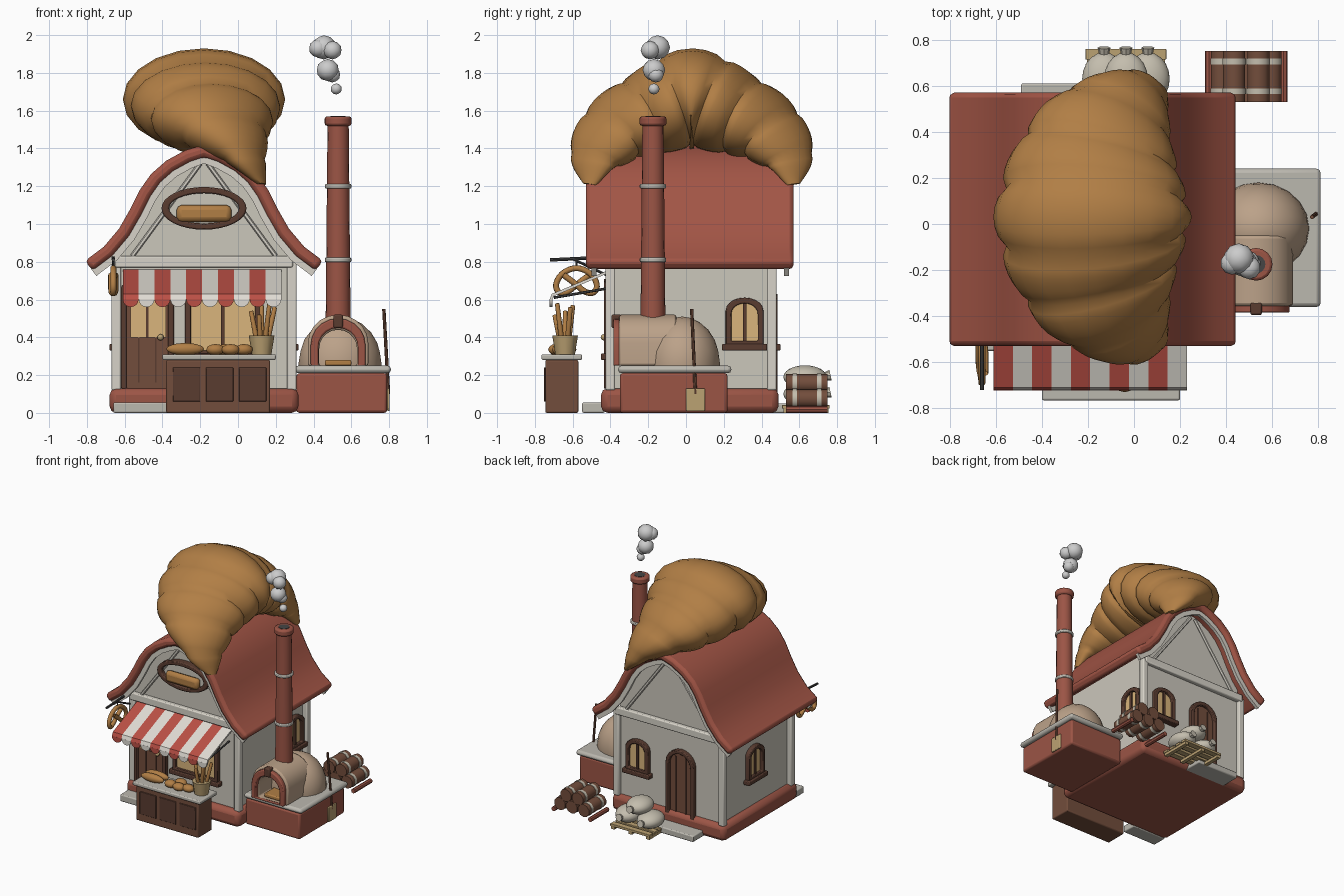
import bpy, bmesh, math
from mathutils import Matrix, Vector

if "Cube" in bpy.data.objects:
    bpy.data.objects.remove(bpy.data.objects["Cube"])

COL = dict(roof=(.36, .09, .06), brick=(.33, .09, .06), wall=(.6, .57, .5), trim=(.68, .65, .58),
           stone=(.5, .48, .43), dark=(.1, .045, .03), wood=(.17, .075, .045), glow=(.7, .46, .2),
           crust=(.44, .21, .06), dough=(.5, .36, .25), red=(.5, .08, .06), white=(.75, .72, .66),
           iron=(.06, .06, .06), sack=(.55, .51, .42), smoke=(.6, .6, .6), straw=(.5, .36, .17))
MAT = {}
for k, c in COL.items():
    MAT[k] = bpy.data.materials.new(k)
    MAT[k].diffuse_color = (*c, 1)
I = Matrix.Identity(4)
T = Matrix.Translation
CX, CY = -.18, .025


def finish(name, bm, mat, bevel=0, angle=40):
    bmesh.ops.recalc_face_normals(bm, faces=bm.faces)
    me = bpy.data.meshes.new(name)
    bm.to_mesh(me)
    bm.free()
    ob = bpy.data.objects.new(name, me)
    bpy.context.collection.objects.link(ob)
    me.materials.append(MAT[mat])
    if bevel:
        b = ob.modifiers.new("bevel", "BEVEL")
        b.width, b.segments, b.limit_method = bevel, 2, 'ANGLE'
    bpy.ops.object.select_all(action='DESELECT')
    ob.select_set(True)
    bpy.context.view_layer.objects.active = ob
    bpy.ops.object.shade_smooth_by_angle(angle=math.radians(angle))
    return ob


def box(name, x0, x1, y0, y1, z0, z1, mat, bevel=.008, M=I):
    bm = bmesh.new()
    S = Matrix.Diagonal((x1 - x0, y1 - y0, z1 - z0, 1))
    bmesh.ops.create_cube(bm, size=1, matrix=M @ T(((x0 + x1) / 2, (y0 + y1) / 2, (z0 + z1) / 2)) @ S)
    return finish(name, bm, mat, bevel)


def prism(name, pts, d0, d1, mat, M=I, bevel=0, inner=None):
    """Outline (u, v) extruded along local y; an inner outline turns it into a ring."""
    bm = bmesh.new()
    def loop(p, d): return [bm.verts.new(M @ Vector((u, d, v))) for u, v in p]
    a, b, n = loop(pts, d0), loop(pts, d1), len(pts)
    def bridge(p, q):
        for i in range(n):
            bm.faces.new((p[i], p[(i + 1) % n], q[(i + 1) % n], q[i]))
    bridge(a, b)
    if inner:
        c, d = loop(inner, d0), loop(inner, d1)
        bridge(c, d), bridge(a, c), bridge(b, d)
    else:
        bm.faces.new(a), bm.faces.new(b)
    return finish(name, bm, mat, bevel)


def rod(name, p0, p1, r0, mat, r1=None, seg=12, bevel=0):
    p0, p1 = Vector(p0), Vector(p1)
    d = p1 - p0
    M = T((p0 + p1) / 2) @ d.to_track_quat('Z', 'Y').to_matrix().to_4x4()
    bm = bmesh.new()
    bmesh.ops.create_cone(bm, cap_ends=True, segments=seg, radius1=r0, radius2=r0 if r1 is None else r1,
                          depth=d.length, matrix=M)
    return finish(name, bm, mat, bevel)


def ball(name, c, s, mat, rot=0, sub=3):
    bm = bmesh.new()
    bmesh.ops.create_icosphere(bm, subdivisions=sub, radius=1,
                               matrix=T(c) @ Matrix.Rotation(rot, 4, 'Z') @ Matrix.Diagonal((*s, 1)))
    return finish(name, bm, mat, angle=60)


def arch(w, h, rise, z=0, n=10):
    arc = [(w / 2 * math.cos(math.pi * i / n), z + h - rise + rise * math.sin(math.pi * i / n)) for i in range(n + 1)]
    return [(-w / 2, z), (w / 2, z)] + arc


def ellipse(a, b, z, n=32):
    return [(a * math.cos(2 * math.pi * i / n), z + b * math.sin(2 * math.pi * i / n)) for i in range(n)]


def opening(name, M, w, h, rise, pane, door=False):
    """Arched window or door on a wall; local -y points out of the wall."""
    inner = arch(w - .06, h - (.03 if door else .06), rise * .8, 0 if door else .03)
    prism(name + "_frame", arch(w, h, rise), -.035, .02, "dark", M, .006, inner)
    prism(name + "_pane", inner, -.012, .02, pane, M)
    if door:
        for u in (-.045, .045):
            box(name + "_plank_gap", u - .004, u + .004, -.018, 0, .03, h - .06, "dark", 0, M)
    else:
        box(name + "_mullion", -.009, .009, -.024, 0, .02, h - .03, "dark", 0, M)
        box(name + "_sill", -w / 2 - .02, w / 2 + .02, -.05, .01, -.02, .015, "dark", .006, M)


# --- house: brick base, walls with gables, posts, roof
box("base", -.68, .32, -.45, .49, 0, .13, "brick", .035)
half = [(0, 1.42), (.1, 1.39), (.2, 1.335), (.28, 1.265), (.34, 1.18), (.39, 1.08), (.45, .975), (.53, .88), (.63, .805)]
outer = [(-u, v) for u, v in half[:0:-1]] + half


def inset(d):
    out = []
    for i, p in enumerate(outer):
        a, b = Vector(outer[max(i - 1, 0)]), Vector(outer[min(i + 1, len(outer) - 1)])
        t = (b - a).normalized()
        out.append((p[0] + t.y * d, p[1] - t.x * d))
    return out


HM = T((CX, 0, 0))
under = inset(.065)
prism("roof", outer + under[::-1], -.53, .57, "roof", HM, .022)
prism("walls", [(.45, .1), (.45, .88)] + [p for p in under[::-1] if abs(p[0]) < .43] + [(-.45, .88), (-.45, .1)],
      -.40, .45, "wall", HM)
for y in (-.5, .52):
    prism("bargeboard", inset(.05) + inset(.1)[::-1], y, y + .025, "trim", HM)
for u in (-.465, .465):
    for y in (-.40, .455):
        box("corner_post", CX + u - .025, CX + u + .025, y - .025, y + .025, .12, .8, "trim")
for y in (-.415, .465):
    box("gable_beam", CX - .47, CX + .47, y - .02, y + .02, .77, .83, "trim")
    for s in (-1, 1):
        rod("gable_trim", (CX + s * .38, y, .83), (CX + s * .02, y, 1.32), .012, "trim", seg=6)

# --- openings
R = lambda a: Matrix.Rotation(math.radians(a), 4, 'Z')
opening("right_window", T((.27, .31, .35)) @ R(90), .2, .26, .07, "glow")
opening("left_window", T((-.63, .05, .35)) @ R(-90), .2, .26, .07, "glow")
opening("back_window", T((.1, .45, .35)) @ R(180), .2, .26, .07, "glow")
opening("back_door", T((-.28, .45, .09)) @ R(180), .25, .54, .12, "wood", True)
opening("front_door", T((-.48, -.40, .13)), .28, .58, .05, "wood", True)
opening("shop_window", T((-.08, -.40, .3)), .4, .4, .02, "glow")
box("door_glass", -.57, -.38, -.42, -.40, .40, .64, "glow", 0)
box("door_bar", -.487, -.473, -.427, -.40, .40, .64, "dark", 0)
ball("door_knob", (-.41, -.435, .40), (.017,) * 3, "straw", sub=2)
box("front_step", -.66, -.36, -.55, -.43, 0, .055, "stone")
box("back_step", -.49, -.12, .45, .61, 0, .05, "stone")

# --- oval sign with a loaf
SM = T((CX, -.40, 0))
prism("sign_ring", ellipse(.225, .113, 1.083), -.05, .01, "dark", SM, .008, ellipse(.185, .08, 1.083))
prism("sign_board", ellipse(.19, .085, 1.083), -.015, .01, "wall", SM)
box("sign_loaf", CX - .145, CX + .145, -.465, -.41, 1.01, 1.10, "crust", .026)

# --- striped awning
w = .084
YZ = Matrix.Rotation(math.pi / 2, 4, 'Z')
for i in range(10):
    x, m = -.61 + i * w, ("red", "white")[i % 2]
    prism("awning_stripe", [(-.40, .76), (-.71, .63), (-.722, .60), (-.708, .60), (-.70, .618), (-.40, .745)],
          -x - w, -x, m, YZ)
    scallop = [(w / 2 * math.cos(math.pi * k / 8), -.042 * math.sin(math.pi * k / 8)) for k in range(9)]
    prism("awning_scallop", scallop, -.722, -.708, m, T((x + w / 2, 0, .602)))
for x in (-.59, .21):
    rod("awning_strut", (x, -.41, .66), (x, -.70, .61), .007, "iron", seg=6)

# --- counter with bread
box("counter", -.38, .17, -.745, -.57, 0, .28, "wood")
box("counter_top", -.40, .20, -.765, -.55, .28, .31, "stone")
for i in range(3):
    x = -.345 + i * .175
    box("counter_panel", x, x + .145, -.752, -.74, .06, .24, "dark", .004)
for y in (-.62, -.68):
    ball("long_loaf", (-.28, y, .338), (.1, .032, .032), "crust")
for x, y in ((-.12, -.68), (-.04, -.69), (.03, -.67), (-.07, -.62)):
    ball("roll", (x, y, .335), (.05, .04, .03), "crust", sub=2)
rod("bread_basket", (.125, -.64, .31), (.125, -.64, .41), .052, "straw", .068)
for dx, dy, h in ((-.04, 0, .54), (.0, .03, .57), (.03, -.03, .58), (.05, .02, .56), (-.01, -.04, .52)):
    rod("baguette", (.125 + dx * .4, -.64 + dy * .4, .33), (.125 + dx * 1.4, -.64 + dy * 1.4, h), .016, "crust", .013, 8, .006)

# --- hanging pretzel
rod("bracket_arm", (-.66, -.40, .825), (-.66, -.72, .81), .009, "iron", seg=8)
rod("bracket_brace", (-.66, -.40, .72), (-.66, -.60, .815), .007, "iron", seg=8)
arm = [(-.06, -.04), (-.01, .0), (.035, .05), (.08, .06), (.1, .015), (.07, -.05)]
path = arm + [(0, -.085)] + [(-u, v) for u, v in arm[::-1]]
cu = bpy.data.curves.new("pretzel", 'CURVE')
cu.dimensions, cu.bevel_depth, cu.bevel_resolution, cu.resolution_u = '3D', .016, 2, 5
sp = cu.splines.new('NURBS')
sp.points.add(len(path) - 1)
for i, (p, (u, v)) in enumerate(zip(sp.points, path)):
    p.co = (-.66 + (.012 if i < 6 else -.012) * (i in (0, 1, 2, 10, 11, 12)), -.58 + u * 1.15, .69 - v, 1)
sp.use_endpoint_u, sp.order_u = True, 3
ob = bpy.data.objects.new("pretzel", cu)
bpy.context.collection.objects.link(ob)
cu.materials.append(MAT["crust"])
rod("pretzel_cord", (-.66, -.58, .76), (-.66, -.58, .82), .005, "iron", seg=6)

# --- oven, chimney, smoke, peel
box("oven_base", .31, .79, -.35, .22, 0, .21, "brick", .015)
box("oven_slab", .30, .81, -.36, .24, .21, .25, "stone", .018)
ball("oven_dome", (.54, -.02, .26), (.22, .20, .25), "dough")
OM = T((.53, 0, .25))
prism("oven_tunnel", arch(.32, .27, .15), -.355, -.05, "dough", OM, .012, arch(.2, .19, .1))
prism("oven_arch", arch(.29, .25, .14), -.385, -.345, "brick", OM, .008, arch(.21, .2, .105))
box("keystone", .505, .555, -.395, -.34, .45, .52, "dark")
box("oven_embers", .46, .60, -.33, -.2, .25, .28, "crust")
C = lambda z: (.53, -.175, z)
rod("chimney", C(.48), C(1.54), .066, "brick", .056, 16)
rod("chimney_cap", C(1.52), C(1.57), .071, "brick", None, 16, .012)
rod("chimney_hole", C(1.55), C(1.572), .04, "iron", None, 16)
for z in (.81, 1.2):
    rod("chimney_band", C(z - .012), C(z + .012), .07, "stone", None, 16, .006)
for x, y, z, s in ((.455, -.15, 1.935, .066), (.50, -.19, 1.92, .05), (.425, -.17, 1.93, .05), (.475, -.17, 1.815, .06),
                   (.50, -.16, 1.79, .042), (.52, -.17, 1.715, .03)):
    ball("smoke_puff", (x, y, z), (s, s, s * .97), "smoke", sub=2)
rod("peel_handle", (.797, .05, .1), (.772, .03, .55), .009, "wood", seg=8)
box("peel_blade", .79, .803, .0, .1, .01, .13, "straw", .005)

# --- firewood and flour sacks behind
for x in (.325, .648):
    rod("wood_rail", (x, .53, .018), (x, .75, .018), .018, "brick", seg=8)
for n, z in ((3, .075), (2, .155), (1, .215)):
    for i in range(n if n > 1 else 0):
        x = .487 + (i - (n - 1) / 2) * .105
        rod("log", (x, .53, z), (x, .75, z), .05, "wood", seg=10)
        for y in (.575, .705):
            rod("log_band", (x, y - .012, z), (x, y + .012, z), .053, "sack", seg=10)
for y in (.53, .60, .67, .735):
    box("pallet_slat", -.21, .14, y - .022, y + .025, .022, .042, "straw", .003)
for x in (-.19, -.035, .12):
    box("pallet_runner", x - .015, x + .015, .515, .755, 0, .022, "straw", 0)
for x, z in ((-.13, .1), (.06, .1), (-.035, .19)):
    ball("flour_sack", (x, .63, z), (.095, .115, .062), "sack")
    rod("sack_tie", (x, .72, z), (x, .765, z + .01), .018, "sack", .028, 8)

# --- giant croissant: keyed spine (y, z, x, half width, half height, yaw), mirrored in y
K = [(0, 1.66, -.18, .43, .27, 0), (.21, 1.59, -.16, .38, .235, 10), (.39, 1.50, -.10, .29, .19, 20),
     (.51, 1.36, .02, .15, .13, 28), (.54, 1.21, .125, .03, .035, 35)]


def key(s):
    i = min(int(s * 4), 3)
    f = s * 4 - i
    k0 = K[i - 1] if i else (-K[1][0], *K[1][1:5], -K[1][5])
    k3 = K[i + 2] if i < 3 else [2 * a - b for a, b in zip(K[4], K[3])]
    return [.5 * (2 * b + (c - a) * f + (2 * a - 5 * b + 4 * c - d) * f * f + (3 * b - a - 3 * c + d) * f ** 3)
            for a, b, c, d in zip(k0, K[i], K[i + 1], k3)]


bm = bmesh.new()
rings, N, SEG = [], 54, 20
for j in range(N + 1):
    t = 2 * j / N - 1
    s, side = abs(t), -1 if t < 0 else 1
    y, z, x, rx, rn, yaw = key(s)
    a, b = key(max(s - .01, 0)), key(min(s + .01, 1))
    tan = Vector((b[0] - a[0], b[1] - a[1])).normalized()
    puff = .91 + .09 * math.sin(math.pi * ((j % 6) / 6)) ** .5
    ring, ph = [], math.radians(yaw)
    for i in range(SEG):
        c, n = math.cos(2 * math.pi * i / SEG) * rx * puff, math.sin(2 * math.pi * i / SEG) * rn * puff
        ring.append(bm.verts.new((x + c * math.cos(ph), .03 + side * (y - c * math.sin(ph) - tan.y * n), z + tan.x * n)))
    rings.append(ring)
for p, q in zip(rings, rings[1:]):
    for i in range(SEG):
        bm.faces.new((p[i], p[(i + 1) % SEG], q[(i + 1) % SEG], q[i]))
bm.faces.new(rings[0]), bm.faces.new(rings[-1])
finish("croissant", bm, "crust", angle=50)

for m in bpy.data.materials:
    if m.users and not m.is_grease_pencil:
        m.use_nodes = True
        m.node_tree.nodes["Principled BSDF"].inputs["Base Color"].default_value = m.diffuse_color
